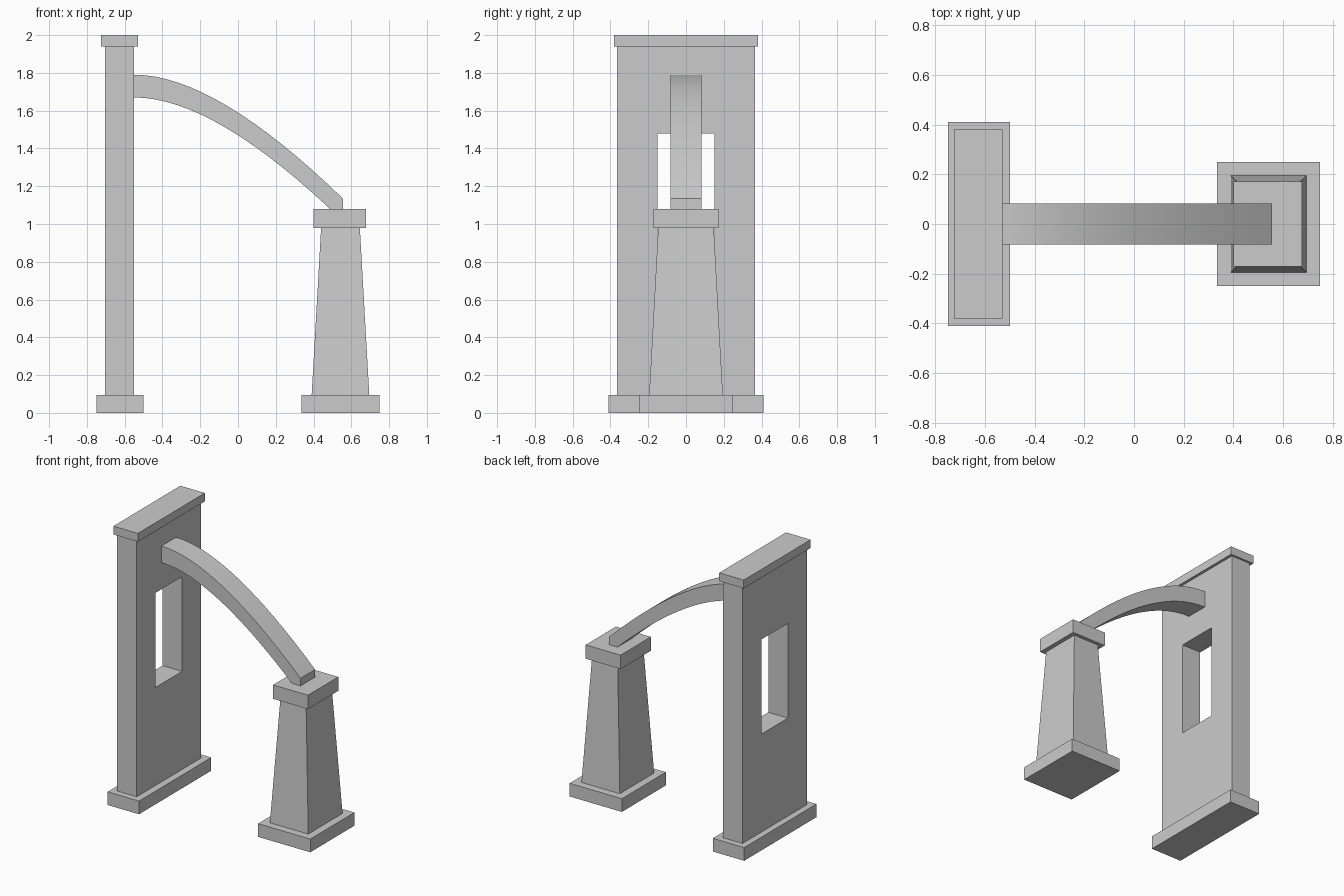
import bpy

if "Cube" in bpy.data.objects:
    bpy.data.objects.remove(bpy.data.objects["Cube"])


def mesh_object(name, verts, faces):
    me = bpy.data.meshes.new(name)
    me.from_pydata(verts, [], faces)
    me.update()
    ob = bpy.data.objects.new(name, me)
    bpy.context.collection.objects.link(ob)
    return ob


def block(name, x0, x1, half_y, z0, z1, top=None):
    """Box, or a tapered block when top = (x0, x1, half_y) is given."""
    verts = []
    for (a, b, h), z in (((x0, x1, half_y), z0), (top or (x0, x1, half_y), z1)):
        verts += [(a, -h, z), (b, -h, z), (b, h, z), (a, h, z)]
    faces = [(3, 2, 1, 0), (4, 5, 6, 7)]
    faces += [(i, (i + 1) % 4, (i + 1) % 4 + 4, i + 4) for i in range(4)]
    return mesh_object(name, verts, faces)


# Tall wall with a window, base and coping
block("wall_base", -0.75, -0.50, 0.41, 0, 0.095)
wall = block("wall", -0.705, -0.55, 0.365, 0.095, 1.94)
block("wall_coping", -0.725, -0.53, 0.38, 1.94, 2.0)

# Window opening
cutter = block("window_cutter", -0.85, -0.40, 0.15, 0.80, 1.48)
cutter.hide_render = True
cutter.hide_set(True)
cut = wall.modifiers.new("window", 'BOOLEAN')
cut.operation = 'DIFFERENCE'
cut.solver = 'EXACT'
cut.object = cutter
bpy.context.view_layer.objects.active = wall
bpy.ops.object.modifier_apply(modifier=cut.name)
bpy.data.objects.remove(cutter)

# Tapered pier with base and cap
block("pier_base", 0.335, 0.75, 0.25, 0, 0.095)
block("pier_shaft", 0.39, 0.695, 0.195, 0.095, 0.98, top=(0.44, 0.645, 0.147))
block("pier_cap", 0.40, 0.677, 0.172, 0.98, 1.08)

# Flying arch: curved bar of constant upright depth
N, HALF, DEPTH = 16, 0.083, 0.12
verts = []
for i in range(N + 1):
    t = i / N
    x = -0.55 * (1 - t) ** 2 - 0.12 * 2 * t * (1 - t) + 0.555 * t * t
    z = 1.79 - 0.655 * t * t
    verts += [(x, -HALF, z), (x, HALF, z), (x, HALF, z - DEPTH), (x, -HALF, z - DEPTH)]
faces = [(0, 1, 2, 3), tuple(4 * N + k for k in (3, 2, 1, 0))]
for i in range(N):
    a = 4 * i
    faces += [(a + k, a + k + 4, a + (k + 1) % 4 + 4, a + (k + 1) % 4) for k in range(4)]
arch = mesh_object("flying_arch", verts, faces)
bpy.ops.object.select_all(action='DESELECT')
arch.select_set(True)
bpy.context.view_layer.objects.active = arch
bpy.ops.object.shade_smooth_by_angle()
